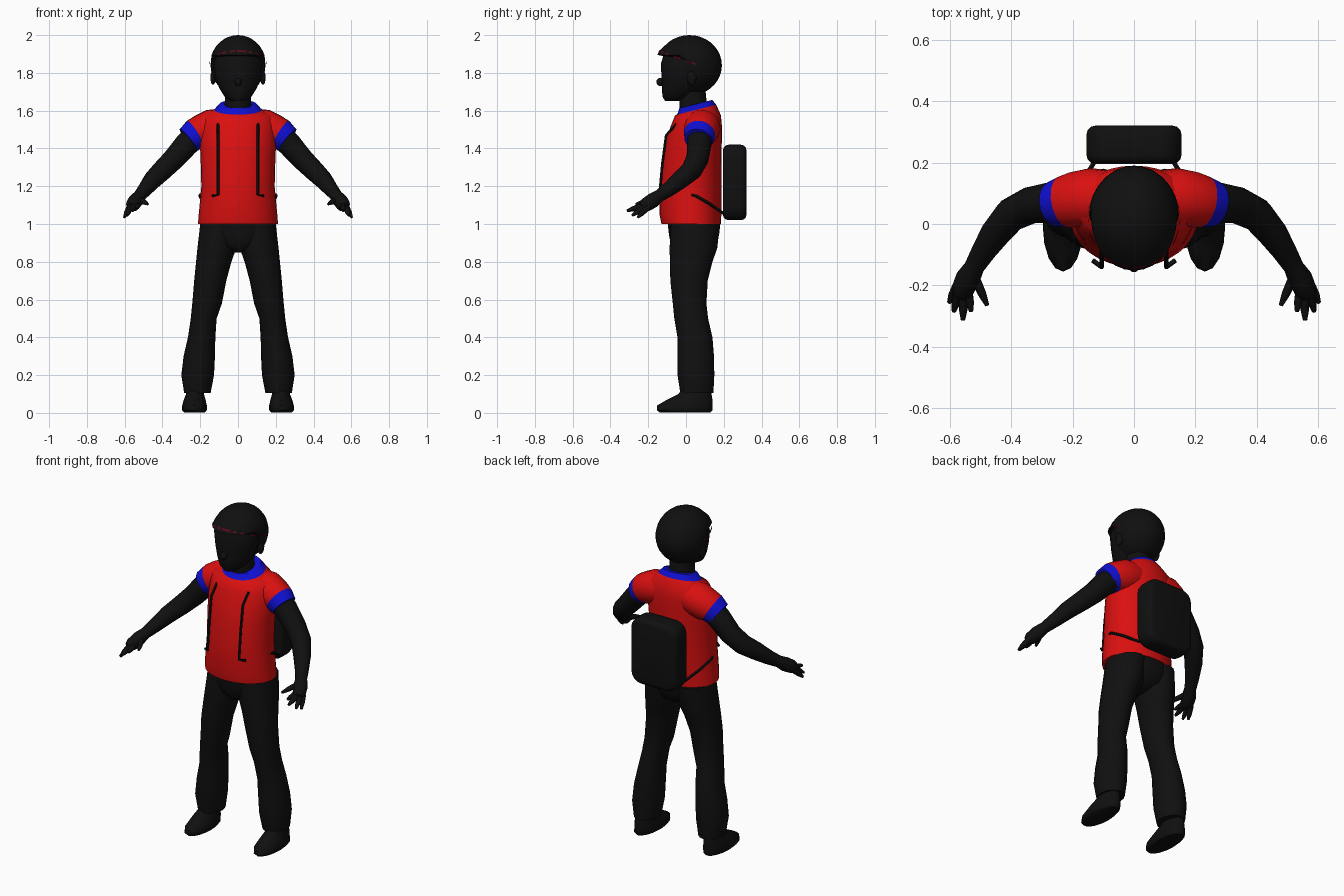
import bpy, bmesh, math
from mathutils import Vector, Matrix

old = bpy.data.objects.get("Cube")
if old:
    bpy.data.objects.remove(old, do_unlink=True)


def material(name, rgb):
    m = bpy.data.materials.new(name)
    m.use_nodes = True
    m.diffuse_color = (*rgb, 1)
    bsdf = m.node_tree.nodes["Principled BSDF"]
    bsdf.inputs["Base Color"].default_value = (*rgb, 1)
    bsdf.inputs["Roughness"].default_value = 0.9
    return m


black = material("black", (0.005, 0.005, 0.005))
red = material("shirt red", (0.7, 0.005, 0.005))
blue = material("trim blue", (0.005, 0.005, 0.65))
band_red = material("dark red", (0.1, 0.003, 0.008))


def skin_rings(bm, rings, trim=0):
    """Bridge rings of points, cap both ends, use slot 1 on the last trim spans."""
    loops = [[bm.verts.new(p) for p in ring] for ring in rings]
    n = len(loops[0])
    for k, (a, b) in enumerate(zip(loops, loops[1:])):
        for i in range(n):
            j = (i + 1) % n
            f = bm.faces.new((a[i], a[j], b[j], b[i]))
            f.material_index = int(k >= len(loops) - 1 - trim)
    bm.faces.new(loops[0])
    bm.faces.new(loops[-1]).material_index = int(trim > 0)


def stack(bm, rows, n=24, trim=0, tilt=0):
    """Loft of level ellipses; each row is z, x0, x1, y0, y1."""
    rings = []
    for k, (z, x0, x1, y0, y1) in enumerate(rows):
        slope = tilt if k >= len(rows) - 2 else 0
        ring = []
        for i in range(n):
            a = math.tau * i / n
            dy = (y1 - y0) / 2 * math.sin(a)
            ring.append(((x0 + x1) / 2 + (x1 - x0) / 2 * math.cos(a),
                         (y0 + y1) / 2 + dy, z + slope * dy))
        rings.append(ring)
    skin_rings(bm, rings, trim)


def tube(bm, pts, n=12, trim=0):
    """Round loft along a path; each point is x, y, z, radius."""
    rings = []
    for k, p in enumerate(pts):
        before, after = pts[max(k - 1, 0)], pts[min(k + 1, len(pts) - 1)]
        t = (Vector(after[:3]) - Vector(before[:3])).normalized()
        u = t.cross(Vector((0, 1, 0.3))).normalized()
        v = t.cross(u)
        rings.append([Vector(p[:3]) + p[3] * (u * math.cos(a) + v * math.sin(a))
                      for a in (math.tau * i / n for i in range(n))])
    skin_rings(bm, rings, trim)


def ball(bm, centre, size):
    m = Matrix.Translation(centre) @ Matrix.Diagonal((*size, 1))
    return bmesh.ops.create_uvsphere(bm, u_segments=28, v_segments=18, radius=1, matrix=m)["verts"]


def finish(name, bm, mats, mirror=False, angle=50):
    bmesh.ops.recalc_face_normals(bm, faces=bm.faces)
    me = bpy.data.meshes.new(name)
    bm.to_mesh(me)
    bm.free()
    for m in mats:
        me.materials.append(m)
    ob = bpy.data.objects.new(name, me)
    bpy.context.collection.objects.link(ob)
    bpy.ops.object.select_all(action='DESELECT')
    ob.select_set(True)
    bpy.context.view_layer.objects.active = ob
    bpy.ops.object.shade_smooth_by_angle(angle=math.radians(angle))
    if mirror:
        ob.modifiers.new("Mirror", 'MIRROR').use_mirror_merge = False
    return ob


def centred(rows):
    return [(z, -w, w, y0, y1) for z, w, y0, y1 in rows]


# Shirt body with a collar that dips at the front
bm = bmesh.new()
stack(bm, centred([(1.0, .212, -.13, .185), (1.05, .208, -.14, .187), (1.2, .194, -.14, .187),
                   (1.35, .198, -.125, .187), (1.45, .203, -.105, .19), (1.52, .2, -.08, .19),
                   (1.575, .185, -.058, .185), (1.605, .125, -.047, .16),
                   (1.635, .098, -.035, .14)]), n=32, trim=1, tilt=.25)
finish("shirt", bm, [red, blue])

# Sleeves with cuffs
bm = bmesh.new()
tube(bm, [(.08, .085, 1.52, .09), (.14, .085, 1.51, .098), (.19, .08, 1.49, .092),
          (.225, .072, 1.475, .085), (.262, .065, 1.445, .074)], n=16, trim=1)
finish("sleeves", bm, [red, blue], mirror=True)

# Arms and hands
bm = bmesh.new()
tube(bm, [(.2, .08, 1.485, .07), (.27, .07, 1.425, .066), (.34, .06, 1.345, .06),
          (.4, .03, 1.285, .056), (.45, -.03, 1.235, .05), (.49, -.09, 1.185, .04),
          (.52, -.14, 1.15, .033), (.54, -.175, 1.125, .04), (.558, -.215, 1.1, .037),
          (.565, -.235, 1.09, .025)])
for base, tip in (((.575, -.2, 1.09), (.602, -.255, 1.035)),
                  ((.57, -.22, 1.09), (.587, -.285, 1.045)),
                  ((.555, -.23, 1.095), (.557, -.313, 1.07)),
                  ((.54, -.22, 1.1), (.53, -.285, 1.085)),
                  ((.52, -.17, 1.13), (.478, -.265, 1.105))):
    mid = Vector(base).lerp(Vector(tip), .6)
    tube(bm, [(*base, .016), (*mid, .014), (*tip, .007)], n=8)
finish("arms", bm, [black], mirror=True)

# Trousers: hips in the middle, then one leg mirrored
bm = bmesh.new()
stack(bm, centred([(.85, .03, -.05, .09), (.89, .14, -.08, .155), (.94, .195, -.09, .175),
                   (1.03, .197, -.1, .185)]))
finish("hips", bm, [black])
bm = bmesh.new()
stack(bm, [(.105, .145, .285, -.03, .145), (.2, .127, .3, -.045, .15), (.3, .122, .288, -.045, .148),
           (.4, .12, .265, -.045, .14), (.5, .113, .25, -.062, .117), (.58, .085, .242, -.07, .108),
           (.7, .062, .232, -.083, .115), (.8, .035, .222, -.085, .14), (.87, .01, .215, -.087, .165),
           (1.0, .0, .2, -.08, .18)], n=16)
finish("legs", bm, [black], mirror=True)

# Shoes
bm = bmesh.new()
stack(bm, [(.003, .175, .285, -.14, .13), (.015, .165, .297, -.155, .14), (.04, .165, .295, -.152, .14),
           (.07, .172, .287, -.1, .14), (.1, .18, .275, -.04, .135), (.13, .185, .27, -.02, .13)], n=16)
finish("shoes", bm, [black], mirror=True)

# Head, neck, nose and ears
bm = bmesh.new()
stack(bm, centred([(1.56, .075, -.03, .12), (1.64, .07, -.035, .11), (1.74, .07, -.04, .1)]))
stack(bm, centred([(1.65, .035, -.11, -.03), (1.675, .072, -.125, .03), (1.72, .1, -.127, .08),
                   (1.78, .122, -.13, .13), (1.85, .132, -.133, .14), (1.92, .11, -.11, .13)]))
ball(bm, (0, -.135, 1.752), (.018, .022, .022))
for s in (-1, 1):
    ball(bm, (s * .132, .03, 1.775), (.014, .025, .038))
finish("head", bm, [black])

# Hair cap, drawn back around the face
bm = bmesh.new()
hair_centre, hair_size = Vector((0, .018, 1.84)), Vector((.149, .172, .16))
for v in ball(bm, hair_centre, hair_size):
    if v.co.z < 1.875 and v.co.y < .05:
        v.co.y = max(v.co.y, .0)
        v.co.x *= .95
    elif v.co.z < 1.93 and v.co.y < -.08:
        v.co.y -= .008
finish("hair", bm, [black])

# Broken headband showing through the hair as thin patches
bm = bmesh.new()
for first, last in ((-128, -116), (-108, -97), (-92, -72), (-66, -58), (-50, -42), (-30, -14),
                    (-6, 12), (-166, -150), (-138, -134), (168, 184)):
    rows = []
    for k in range(5):
        a = math.radians(first + (last - first) * k / 4)
        pair = []
        for dz in (-.005, .005):
            z = hair_centre.z + .018 - .058 * math.sin(a) + dz
            level = math.sqrt(1 - ((z - hair_centre.z) / hair_size.z) ** 2)
            out = 1.012 + .05 * max(0, -math.sin(a)) ** 2
            pair.append(bm.verts.new((hair_size.x * level * out * math.cos(a),
                                      hair_centre.y + hair_size.y * level * out * math.sin(a), z)))
        rows.append(pair)
    for a, b in zip(rows, rows[1:]):
        bm.faces.new((a[0], b[0], b[1], a[1]))
finish("headband", bm, [band_red])

# Backpack with rounded corners and softened rims
bm = bmesh.new()
box = Matrix.Translation((0, .258, 1.22)) @ Matrix.Diagonal((.31, .125, .4, 1))
bmesh.ops.create_cube(bm, size=1, matrix=box)
corners = [e for e in bm.edges if abs(e.verts[0].co.y - e.verts[1].co.y) > .1]
bmesh.ops.bevel(bm, geom=corners, offset=.07, segments=4, profile=.5, affect='EDGES')
rims = [e for e in bm.edges if abs(e.verts[0].co.y - e.verts[1].co.y) < .01]
bmesh.ops.bevel(bm, geom=rims, offset=.03, segments=3, profile=.5, affect='EDGES')
finish("backpack", bm, [black])

# Straps: down the chest, and around the waist to the backpack
bm = bmesh.new()
chest = [(.105, -.05, 1.53), (.105, -.105, 1.47), (.105, -.125, 1.32), (.105, -.14, 1.155),
         (.135, -.118, 1.15)]
waist = [(.198, .03, 1.155), (.203, .05, 1.15), (.18, .12, 1.11), (.13, .2, 1.055)]
for path in (chest, waist):
    tube(bm, [(*p, .008) for p in path], n=6)
finish("straps", bm, [black], mirror=True)
